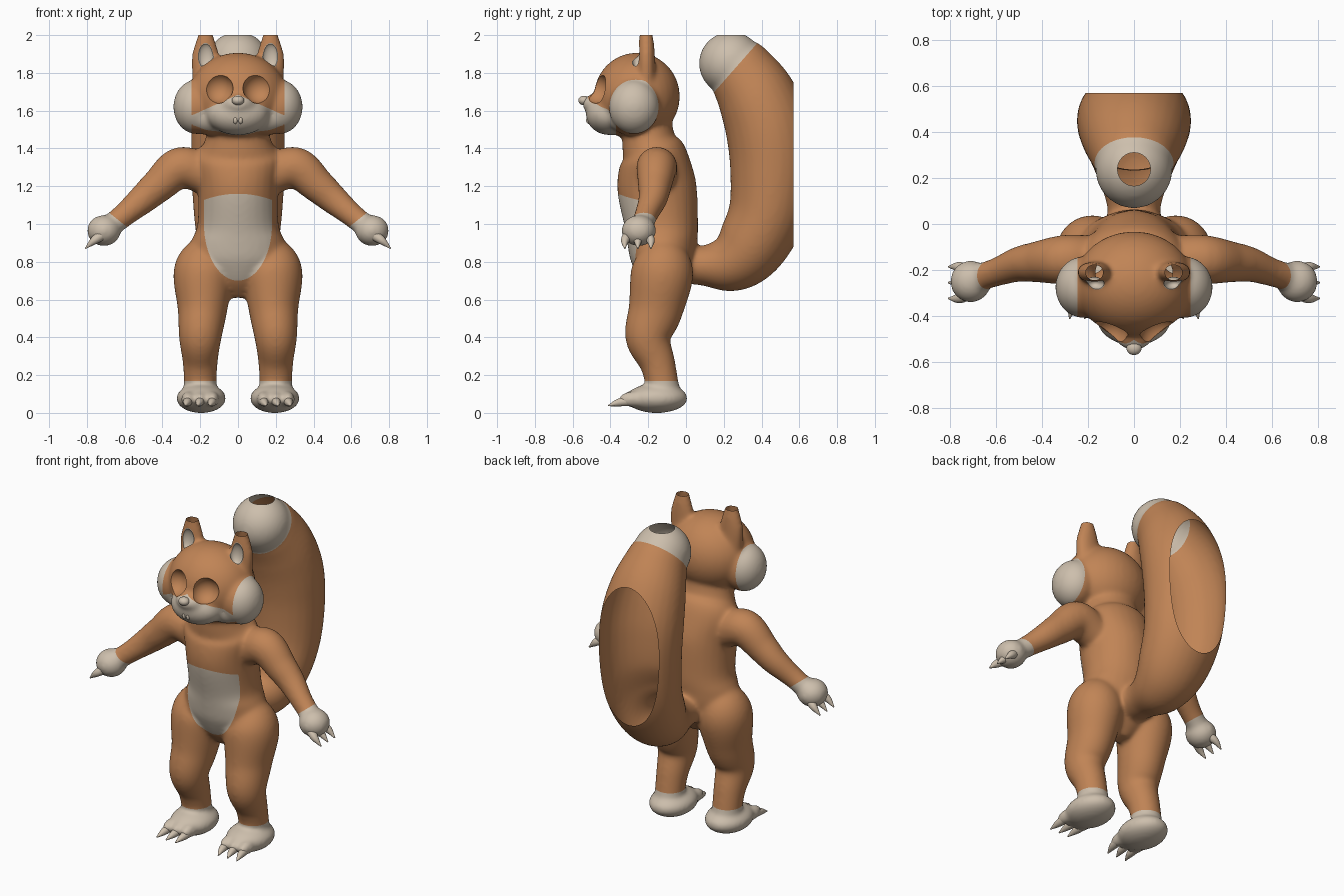
import bpy, bmesh
from math import cos, sin, pi, hypot, radians
from mathutils import Vector, Matrix

if "Cube" in bpy.data.objects:
    bpy.data.objects.remove(bpy.data.objects["Cube"])


def material(name, rgb):
    m = bpy.data.materials.new(name)
    m.use_nodes = True
    m.diffuse_color = (*rgb, 1)
    m.node_tree.nodes["Principled BSDF"].inputs["Base Color"].default_value = (*rgb, 1)
    return m


fur = material("orange_brown_fur", (0.53, 0.231, 0.092))
cream = material("cream_fur", (0.61, 0.52, 0.415))


def ball(bm, centre, size, both=True):
    """Ellipsoid, optionally repeated on the other side."""
    for s in ((1, -1) if both else (1,)):
        mat = Matrix.Translation((centre[0] * s, *centre[1:])) @ Matrix.Diagonal((*size, 1))
        bmesh.ops.create_uvsphere(bm, u_segments=32, v_segments=20, radius=1, matrix=mat)


def loft(bm, keys, side, both=True, steps=6, n=28):
    """Smooth tube through (x, y, z, side radius, cross radius) keys."""
    k = [Vector(p) for p in keys]
    k = [k[0] * 2 - k[1]] + k + [k[-1] * 2 - k[-2]]
    path = []
    for i in range(1, len(k) - 2):
        a, b, c, d = k[i - 1:i + 3]
        for j in range(steps):
            t = j / steps
            path.append((b * 2 + (c - a) * t + (a * 2 - b * 5 + c * 4 - d) * t * t
                         + (b * 3 - a - c * 3 + d) * t ** 3) * 0.5)
    path.append(k[-2])
    for s in ((1, -1) if both else (1,)):
        rings = []
        for i, p in enumerate(path):
            t = (path[min(i + 1, len(path) - 1)] - path[max(i - 1, 0)])[:3]
            t = Vector(t).normalized()
            u = (Vector(side) - t * t.dot(Vector(side))).normalized()
            v = t.cross(u)
            ring = []
            for q in range(n):
                w = 2 * pi * q / n
                co = Vector(p[:3]) + u * (cos(w) * p[3]) + v * (sin(w) * p[4])
                co.x *= s
                ring.append(bm.verts.new(co))
            rings.append(ring)
        faces = [bm.faces.new(rings[0]), bm.faces.new(rings[-1])]
        for r0, r1 in zip(rings, rings[1:]):
            for q in range(n):
                faces.append(bm.faces.new((r0[q], r0[q - 1], r1[q - 1], r1[q])))
        bmesh.ops.recalc_face_normals(bm, faces=faces)


def add(name, bm, mats=(cream,)):
    me = bpy.data.meshes.new(name)
    bm.to_mesh(me)
    bm.free()
    for m in mats:
        me.materials.append(m)
    ob = bpy.data.objects.new(name, me)
    bpy.context.collection.objects.link(ob)
    return ob


def smooth(ob):
    bpy.ops.object.select_all(action='DESELECT')
    bpy.context.view_layer.objects.active = ob
    ob.select_set(True)
    bpy.ops.object.shade_smooth_by_angle(angle=radians(45))


X, Y = (1, 0, 0), (0, 1, 0)
bm = bmesh.new()

# Torso and neck
loft(bm, [(0, -.12, .61, .05, .05), (0, -.12, .69, .15, .12), (0, -.12, .8, .25, .17),
          (0, -.125, .9, .25, .185), (0, -.13, 1.0, .215, .195),
          (0, -.155, 1.2, .212, .21), (0, -.17, 1.35, .23, .18),
          (0, -.195, 1.43, .18, .145), (0, -.21, 1.55, .15, .13)], X, False)
# Legs
loft(bm, [(.14, -.12, .88, .11, .11), (.18, -.125, .75, .16, .165), (.188, -.16, .55, .132, .145),
          (.2, -.2, .4, .113, .122), (.2, -.15, .26, .092, .094), (.2, -.115, .1, .085, .085)], X)
# Feet and toes
ball(bm, (.195, -.155, .077), (.132, .165, .078))
for x in (.135, .2, .265):
    ball(bm, (x, -.285, .072), (.036, .075, .042))
# Arms and hands
loft(bm, [(.16, -.15, 1.25, .1, .1), (.3, -.155, 1.3, .108, .11), (.42, -.165, 1.205, .09, .092),
          (.5, -.175, 1.135, .077, .08), (.6, -.21, 1.05, .062, .064), (.7, -.24, .97, .06, .06)], Y)
ball(bm, (.71, -.25, .965), (.09, .092, .083))
# Head, cheeks, jaw and muzzle
ball(bm, (0, -.26, 1.675), (.26, .228, .232), False)
ball(bm, (.219, -.275, 1.62), (.124, .135, .145))
ball(bm, (.13, -.29, 1.56), (.15, .12, .092))
ball(bm, (0, -.405, 1.58), (.165, .125, .11), False)
ball(bm, (0, -.47, 1.635), (.09, .08, .055), False)
# Ears
loft(bm, [(.17, -.21, 1.74, .07, .05), (.172, -.21, 1.87, .076, .047),
          (.172, -.21, 1.95, .058, .042), (.172, -.212, 2.01, .038, .035),
          (.172, -.212, 2.06, .032, .03)], X)
# Tail
loft(bm, [(0, -.05, .79, .11, .1), (0, .09, .78, .12, .107), (0, .23, .795, .17, .157),
          (0, .34, .88, .21, .187), (0, .43, 1.06, .235, .205), (0, .455, 1.3, .247, .222),
          (0, .435, 1.5, .247, .225), (0, .375, 1.67, .225, .21),
          (0, .295, 1.8, .185, .182), (0, .25, 1.85, .165, .163)], X, False)
ball(bm, (0, .238, 1.85), (.168, .17, .168), False)
body = add("body", bm)

# Hollows for the eye sockets and inner ears
EYE, EYE_R = Vector((.108, -.485, 1.72)), .082
EAR, EAR_R = Vector((.172, -.26, 1.892)), Vector((.042, .03, .066))
bm = bmesh.new()
ball(bm, EYE, (EYE_R,) * 3)
ball(bm, EAR, EAR_R)
cutter = add("hollow_cutter", bm)
cutter.hide_render = True

# Merge the forms into one skin
rm = body.modifiers.new("skin", 'REMESH')
rm.mode, rm.voxel_size = 'VOXEL', .01
sm = body.modifiers.new("soften", 'SMOOTH')
sm.factor, sm.iterations = .5, 24
bo = body.modifiers.new("hollows", 'BOOLEAN')
bo.operation, bo.object, bo.solver = 'DIFFERENCE', cutter, 'EXACT'
skin = bpy.data.meshes.new_from_object(body.evaluated_get(bpy.context.evaluated_depsgraph_get()))
body.modifiers.clear()
bpy.data.objects.remove(cutter)
skin.materials.clear()
skin.materials.append(fur)
skin.materials.append(cream)


def cream_field(p):
    """Positive inside the cream markings."""
    x, y, z = abs(p.x), p.y, p.z
    q = Vector((x, y, z))
    foot = .17 - z
    hand = min((x - .645) * .62 - (z - 1.03) * .78, x - .5)
    cheek = min(x - .245, z - 1.44, -y)
    muzzle = min(-.37 - y, 1.685 - .45 * x - z, z - 1.43, (q - EYE).length - EYE_R * 1.03)
    width = .18 - x if z > 1 else .18 * (1 - hypot(x / .18, (z - 1) / .3))
    belly = min(width, 1.16 - x * x - z, -.18 - y)
    tip = min((z - 1.83) * .66 - (y - .265) * .75, y - .02, z - 1.5)
    d = q - EAR
    ear = .04 * (1.07 - Vector([a / b for a, b in zip(d, EAR_R)]).length)
    return max(foot, hand, cheek, muzzle, belly, tip, ear)


bm = bmesh.new()
bm.from_mesh(skin)
# Open ends of the tail and ears
for co, no in (((0, 0, 2), (0, 0, 1)), ((0, .57, 0), (0, 1, 0))):
    bmesh.ops.bisect_plane(bm, geom=bm.verts[:] + bm.edges[:] + bm.faces[:],
                           plane_co=co, plane_no=no, clear_outer=True)
# Cut the skin along the edge of the markings
val = {v: cream_field(v.co) for v in bm.verts}
cuts = []
for e in bm.edges[:]:
    a, b = e.verts
    if val[a] * val[b] < 0:
        cuts.append((e, a, val[a] / (val[a] - val[b])))
rim = [bmesh.utils.edge_split(e, a, min(max(t, .02), .98))[1] for e, a, t in cuts]
bmesh.ops.connect_verts(bm, verts=rim)
for f in bm.faces:
    f.material_index = int(cream_field(f.calc_center_median()) > 0)
bm.to_mesh(skin)
bm.free()
body.data = skin
smooth(body)

# Claws
bm = bmesh.new()
for y in (-.31, -.255, -.2):
    dy = (y + .255) * .25
    loft(bm, [(.73, y, .935, .027, .027), (.765, y + dy, .91, .021, .021),
              (.808, y + dy, .87, .003, .003)], Y, n=14)
smooth(add("hand_claws", bm))
bm = bmesh.new()
for x in (.135, .2, .265):
    loft(bm, [(x, -.31, .062, .026, .026), (x + .005, -.36, .054, .02, .02),
              (x + .015, -.412, .038, .003, .003)], X, n=14)
smooth(add("foot_claws", bm))

# Nose and teeth
bm = bmesh.new()
ball(bm, (0, -.54, 1.654), (.033, .03, .025), False)
smooth(add("nose", bm))
bm = bmesh.new()
ball(bm, (.014, -.515, 1.55), (.012, .014, .02))
smooth(add("teeth", bm))
